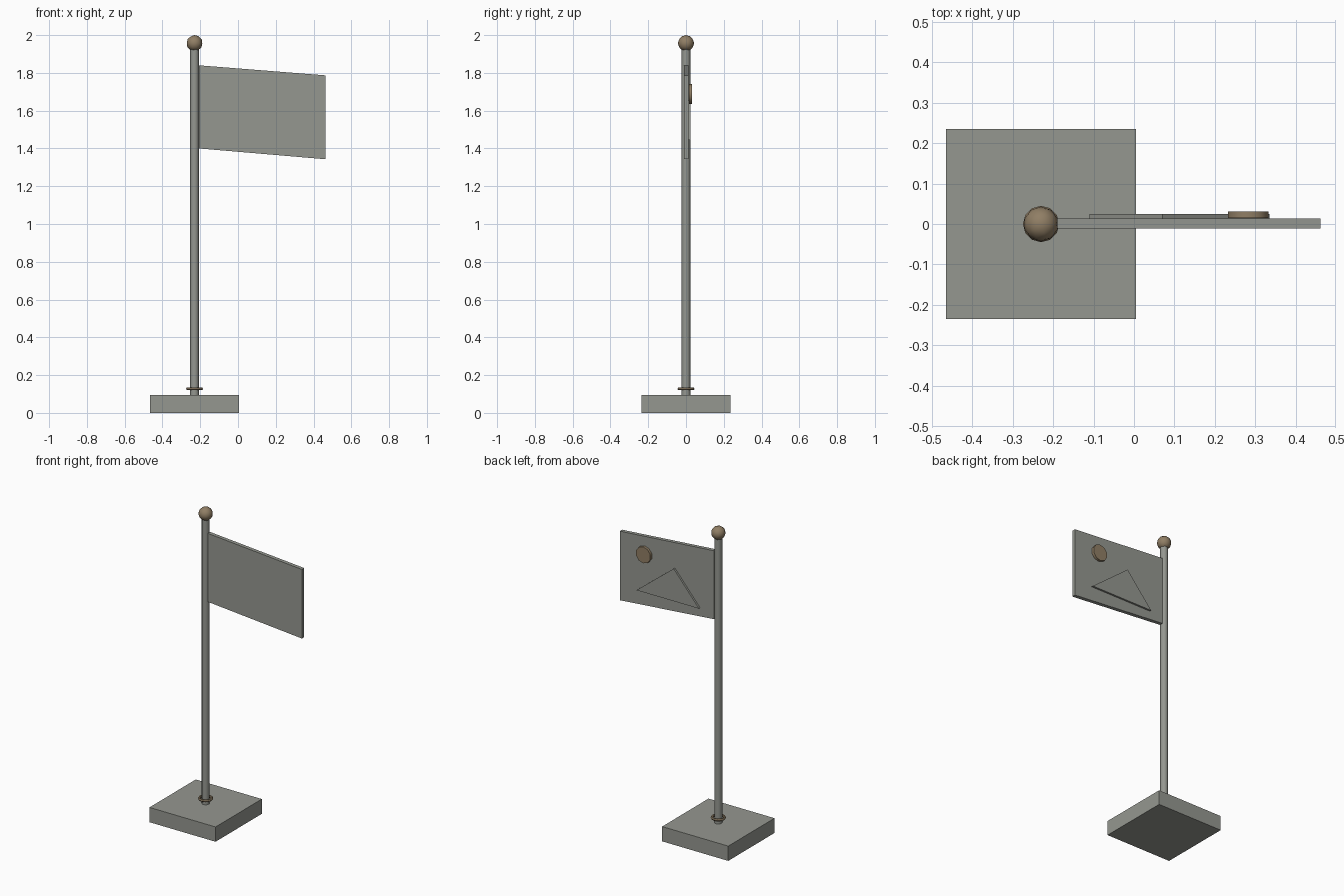
import bpy, bmesh
from math import pi
from mathutils import Matrix

if "Cube" in bpy.data.objects:
    bpy.data.objects.remove(bpy.data.objects["Cube"])


def material(name, colour):
    m = bpy.data.materials.new(name)
    m.use_nodes = True
    m.diffuse_color = colour
    m.node_tree.nodes["Principled BSDF"].inputs["Base Color"].default_value = colour
    return m


GREY = material("warm grey", (0.30, 0.31, 0.28, 1))
BRONZE = material("dull bronze", (0.28, 0.21, 0.13, 1))
POLE_X = -0.23


def finish(name, mat, smooth=True):
    ob = bpy.context.object
    ob.name = ob.data.name = name
    ob.data.materials.append(mat)
    if smooth:
        bpy.ops.object.shade_smooth_by_angle(angle=pi / 4)
    return ob


def cylinder(name, mat, sides, radius, depth, centre, turn=0):
    bpy.ops.mesh.primitive_cylinder_add(vertices=sides, radius=radius, depth=depth,
                                        location=centre, rotation=(turn, 0, 0))
    return finish(name, mat)


def plate(name, mat, outline, y0, y1):
    """Extrude an outline in the xz plane from y0 to y1."""
    bm = bmesh.new()
    face = bm.faces.new([bm.verts.new((x, y0, z)) for x, z in outline])
    ext = bmesh.ops.extrude_face_region(bm, geom=[face])
    verts = [g for g in ext["geom"] if isinstance(g, bmesh.types.BMVert)]
    bmesh.ops.translate(bm, verts=verts, vec=(0, y1 - y0, 0))
    bmesh.ops.recalc_face_normals(bm, faces=bm.faces)
    mesh = bpy.data.meshes.new(name)
    bm.to_mesh(mesh)
    bm.free()
    mesh.materials.append(mat)
    ob = bpy.data.objects.new(name, mesh)
    bpy.context.collection.objects.link(ob)
    return ob


# Square base block
bpy.ops.mesh.primitive_cube_add(size=1, location=(POLE_X, 0, 0.0475))
base = finish("base", GREY, False)
base.data.transform(Matrix.Diagonal((0.47, 0.47, 0.095, 1)))

# Pole with a collar ring and a ball on top
cylinder("pole", GREY, 12, 0.023, 1.85, (POLE_X, 0, 1.01))
bpy.ops.mesh.primitive_torus_add(location=(POLE_X, 0, 0.127), major_segments=12,
                                 minor_segments=6, major_radius=0.037, minor_radius=0.008)
finish("collar", BRONZE)
bpy.ops.mesh.primitive_ico_sphere_add(subdivisions=2, radius=0.043,
                                      location=(POLE_X, 0, 1.957))
finish("finial", BRONZE)

# Slanted flag board
plate("flag", GREY, [(-0.207, 1.40), (0.462, 1.343), (0.462, 1.787), (-0.207, 1.84)],
      -0.011, 0.013)

# Raised emblem on the back: mountain and sun
plate("mountain", GREY, [(-0.11, 1.446), (0.335, 1.446), (0.07, 1.655)], 0.012, 0.025)
cylinder("sun", BRONZE, 10, 0.053, 0.016, (0.283, 0.023, 1.688), pi / 2)
